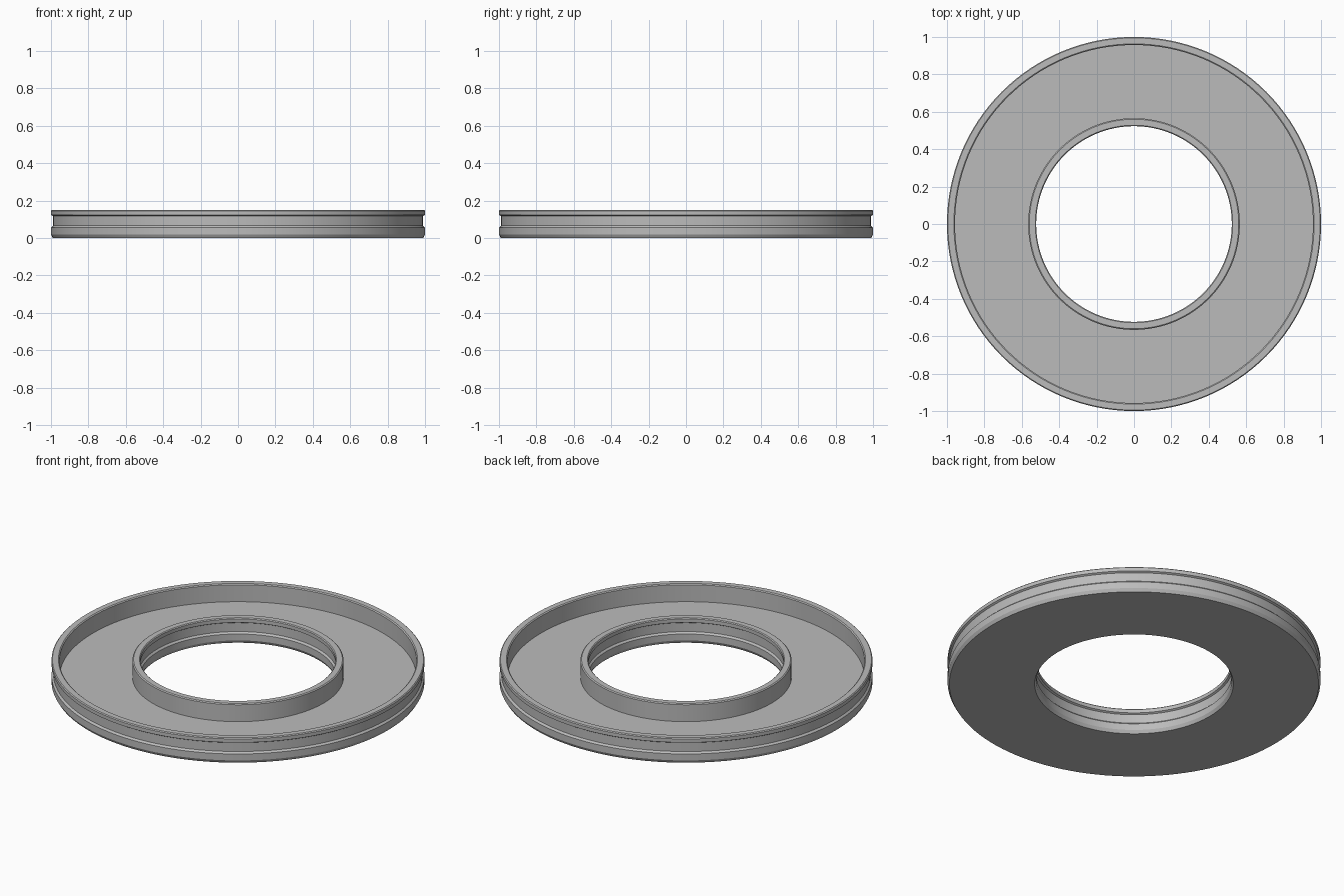
import bpy
import bmesh
import math

cube = bpy.data.objects.get("Cube")
if cube:
    bpy.data.objects.remove(cube, do_unlink=True)

SEGMENTS = 128

grey = bpy.data.materials.new("mid grey")
grey.use_nodes = True
grey.diffuse_color = (0.5, 0.5, 0.5, 1)
grey.node_tree.nodes["Principled BSDF"].inputs["Base Color"].default_value = (0.5, 0.5, 0.5, 1)

# Wall section: (inset from the outermost face, height), bottom to top, then down to the floor
wall = [(0.01, 0), (0, 0.018), (0, 0.056), (0.01, 0.066), (0.01, 0.118),
        (0, 0.124), (0, 0.145), (0.005, 0.15), (0.037, 0.15),
        (0.043, 0.145), (0.043, 0.045)]
outer = [(1 - d, z) for d, z in wall]
inner = [(0.523 + d, z) for d, z in reversed(wall)]
profile = outer + inner


def lathe(name, points):
    """Turn a closed (radius, height) section around the z axis."""
    bm = bmesh.new()
    verts = [bm.verts.new((r, 0, z)) for r, z in points]
    edges = [bm.edges.new((verts[i - 1], verts[i])) for i in range(len(verts))]
    bmesh.ops.spin(bm, geom=verts + edges, cent=(0, 0, 0), axis=(0, 0, 1),
                   angle=math.tau, steps=SEGMENTS)
    bmesh.ops.remove_doubles(bm, verts=bm.verts, dist=0.0005)
    bmesh.ops.recalc_face_normals(bm, faces=bm.faces)
    mesh = bpy.data.meshes.new(name)
    bm.to_mesh(mesh)
    bm.free()
    mesh.materials.append(grey)
    obj = bpy.data.objects.new(name, mesh)
    bpy.context.collection.objects.link(obj)
    return obj


# Ring-shaped tray with grooved outer and inner walls
tray = lathe("ring_tray", profile)
bpy.ops.object.select_all(action="DESELECT")
tray.select_set(True)
bpy.context.view_layer.objects.active = tray
bpy.ops.object.shade_smooth_by_angle(angle=math.radians(25))
